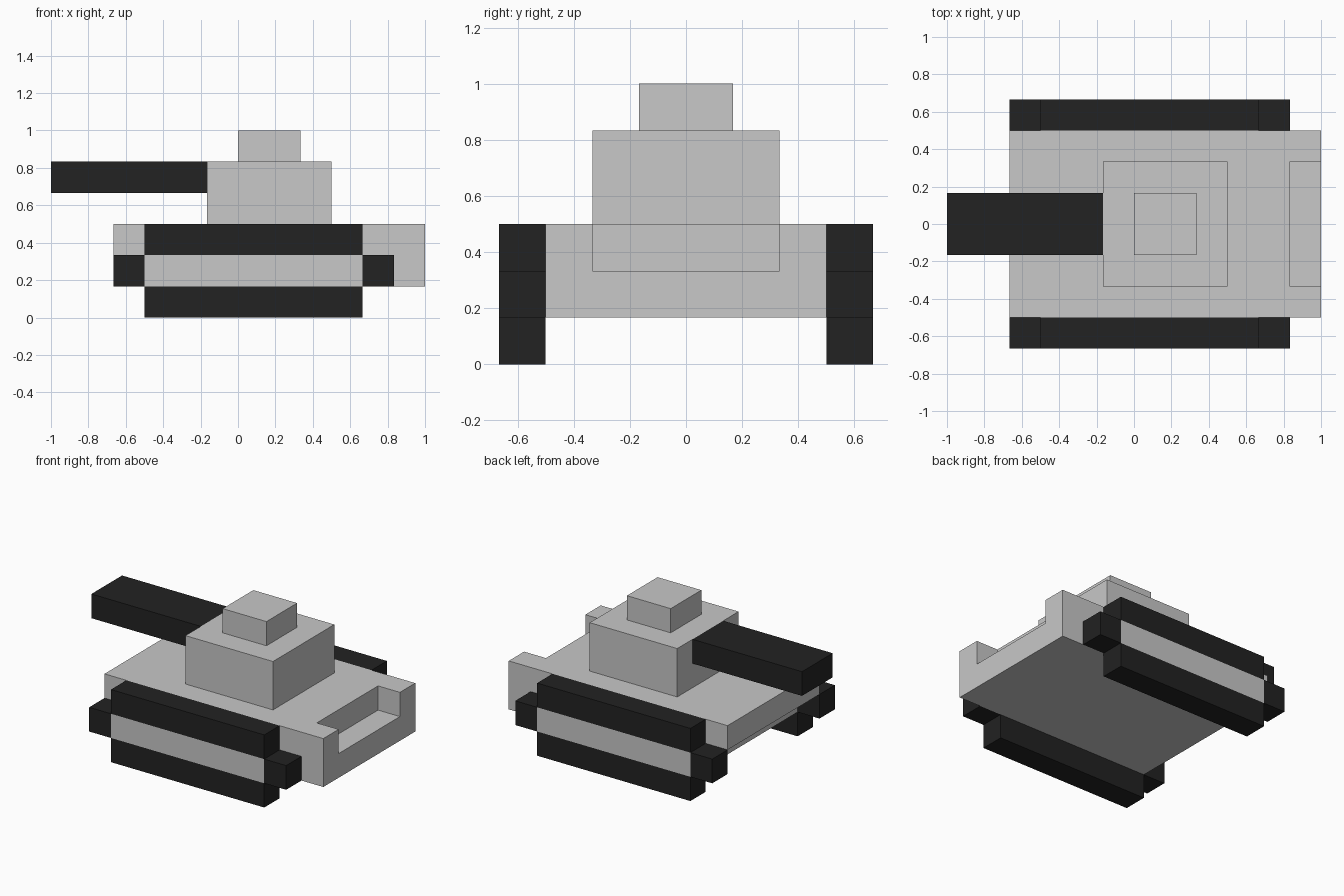
import bpy, bmesh

if "Cube" in bpy.data.objects:
    bpy.data.objects.remove(bpy.data.objects["Cube"])

U = 1 / 6  # the model sits on a grid of sixths


def material(name, value):
    m = bpy.data.materials.new(name)
    m.diffuse_color = (value, value, value, 1)
    m.use_nodes = True
    m.node_tree.nodes["Principled BSDF"].inputs["Base Color"].default_value = m.diffuse_color
    return m


GREY = material("light_grey", 0.578)
BLACK = material("black", 0.016)


def prism(name, profile, y0, y1, mat):
    """Extrude an x/z profile along y, all given in grid units."""
    bm = bmesh.new()
    face = bm.faces.new([bm.verts.new((x * U, y0 * U, z * U)) for x, z in profile])
    new = bmesh.ops.extrude_face_region(bm, geom=[face])["geom"]
    verts = [v for v in new if isinstance(v, bmesh.types.BMVert)]
    bmesh.ops.translate(bm, verts=verts, vec=(0, (y1 - y0) * U, 0))
    bmesh.ops.recalc_face_normals(bm, faces=bm.faces)
    mesh = bpy.data.meshes.new(name)
    bm.to_mesh(mesh)
    bm.free()
    mesh.materials.append(mat)
    ob = bpy.data.objects.new(name, mesh)
    bpy.context.collection.objects.link(ob)
    return ob


def box(name, x0, x1, y0, y1, z0, z1, mat):
    return prism(name, [(x0, z0), (x1, z0), (x1, z1), (x0, z1)], y0, y1, mat)


# Hull with an overhanging front and a notch cut into the rear deck
hull = prism("hull", [(-4, 3), (-4, 2), (-3, 2), (-3, 1), (6, 1), (6, 3)], -3, 3, GREY)
cutter = box("rear_notch_cutter", 5, 7, -2, 2, 2, 4, GREY)
cutter.hide_render = True
cutter.hide_viewport = True
cutter.display_type = 'WIRE'
cut = hull.modifiers.new("rear_notch", 'BOOLEAN')
cut.operation = 'DIFFERENCE'
cut.solver = 'EXACT'
cut.object = cutter

# Turret, hatch and gun
box("turret", -1, 3, -2, 2, 3, 5, GREY)
box("hatch", 0, 2, -1, 1, 5, 6, GREY)
box("gun_barrel", -6, -1, -1, 1, 4, 5, BLACK)

# Tracks: top and bottom runs, end blocks and the grey core between them
for side, y0 in (("front", -4), ("back", 3)):
    for part, x0, x1, z, mat in (
        ("track_top", -3, 4, 2, BLACK),
        ("track_bottom", -3, 4, 0, BLACK),
        ("track_nose", -4, -3, 1, BLACK),
        ("track_tail", 4, 5, 1, BLACK),
        ("wheel_core", -3, 4, 1, GREY),
    ):
        box(f"{side}_{part}", x0, x1, y0, y0 + 1, z, z + 1, mat)
